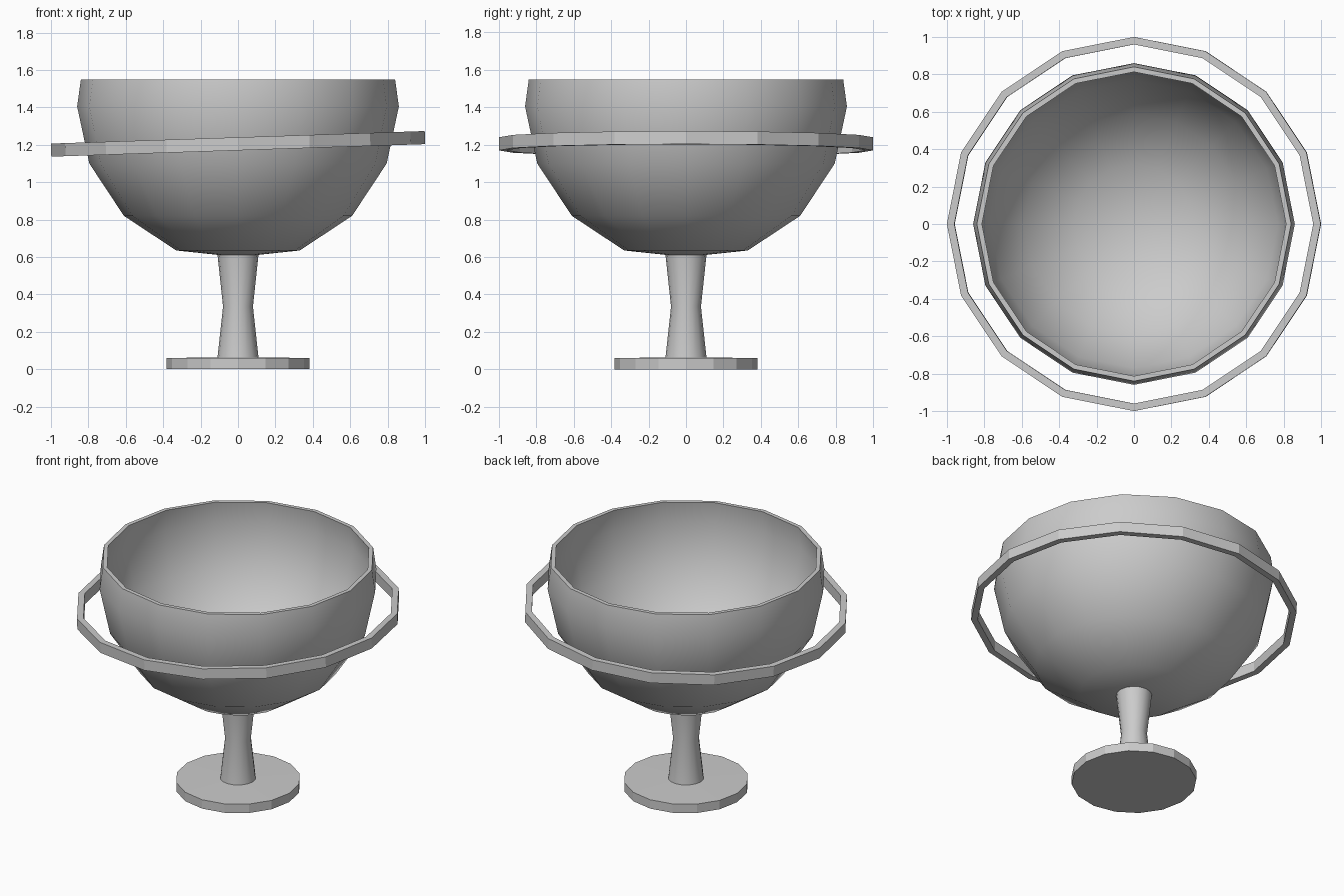
import bpy, bmesh, math

SIDES = 16

cube = bpy.data.objects.get("Cube")
if cube:
    bpy.data.objects.remove(cube)

# One grey for every part
grey = bpy.data.materials.new("plain_grey")
grey.use_nodes = True
colour = (0.6, 0.6, 0.6, 1)
grey.diffuse_color = colour
grey.node_tree.nodes["Principled BSDF"].inputs["Base Color"].default_value = colour


def lathe(name, profile, closed=False, smooth=True):
    """Spin a (radius, height) profile around z; zero radius becomes a pole."""
    bm = bmesh.new()
    rings = []
    for r, z in profile:
        if r == 0:
            rings.append([bm.verts.new((0, 0, z))] * SIDES)
        else:
            rings.append([bm.verts.new((r * math.cos(a), r * math.sin(a), z))
                          for a in (math.tau * i / SIDES for i in range(SIDES))])
    pairs = list(zip(rings, rings[1:]))
    if closed:
        pairs.append((rings[-1], rings[0]))
    for low, high in pairs:
        for i in range(SIDES):
            j = (i + 1) % SIDES
            corners = dict.fromkeys((low[i], low[j], high[j], high[i]))
            bm.faces.new(list(corners))
    bmesh.ops.recalc_face_normals(bm, faces=bm.faces)
    mesh = bpy.data.meshes.new(name)
    bm.to_mesh(mesh)
    bm.free()
    mesh.materials.append(grey)
    obj = bpy.data.objects.new(name, mesh)
    bpy.context.collection.objects.link(obj)
    if smooth:
        bpy.ops.object.select_all(action="DESELECT")
        obj.select_set(True)
        bpy.context.view_layer.objects.active = obj
        bpy.ops.object.shade_smooth_by_angle(angle=math.radians(40))
    return obj


# Bowl: outer wall up to the rim, then the inner wall back down
outer = [(0, 0.6), (0.33, 0.635), (0.61, 0.82), (0.795, 1.1), (0.86, 1.405), (0.84, 1.55)]
inner = [(0.813, 1.55), (0.833, 1.405), (0.77, 1.11), (0.59, 0.84), (0.32, 0.662), (0, 0.628)]
lathe("bowl", outer + inner)

# Waisted stem
lathe("stem", [(0, 0.05), (0.11, 0.06), (0.08, 0.335), (0.11, 0.615), (0, 0.615)])

# Foot disc
lathe("foot", [(0, 0), (0.383, 0), (0.383, 0.06), (0, 0.065)], smooth=False)

# Loose, slightly tilted ring around the bowl
ring = lathe("tilted_ring", [(0.96, -0.035), (1, -0.035), (1, 0.035), (0.96, 0.035)],
             closed=True, smooth=False)
ring.location.z = 1.205
ring.rotation_euler.y = -math.atan(0.0335)
